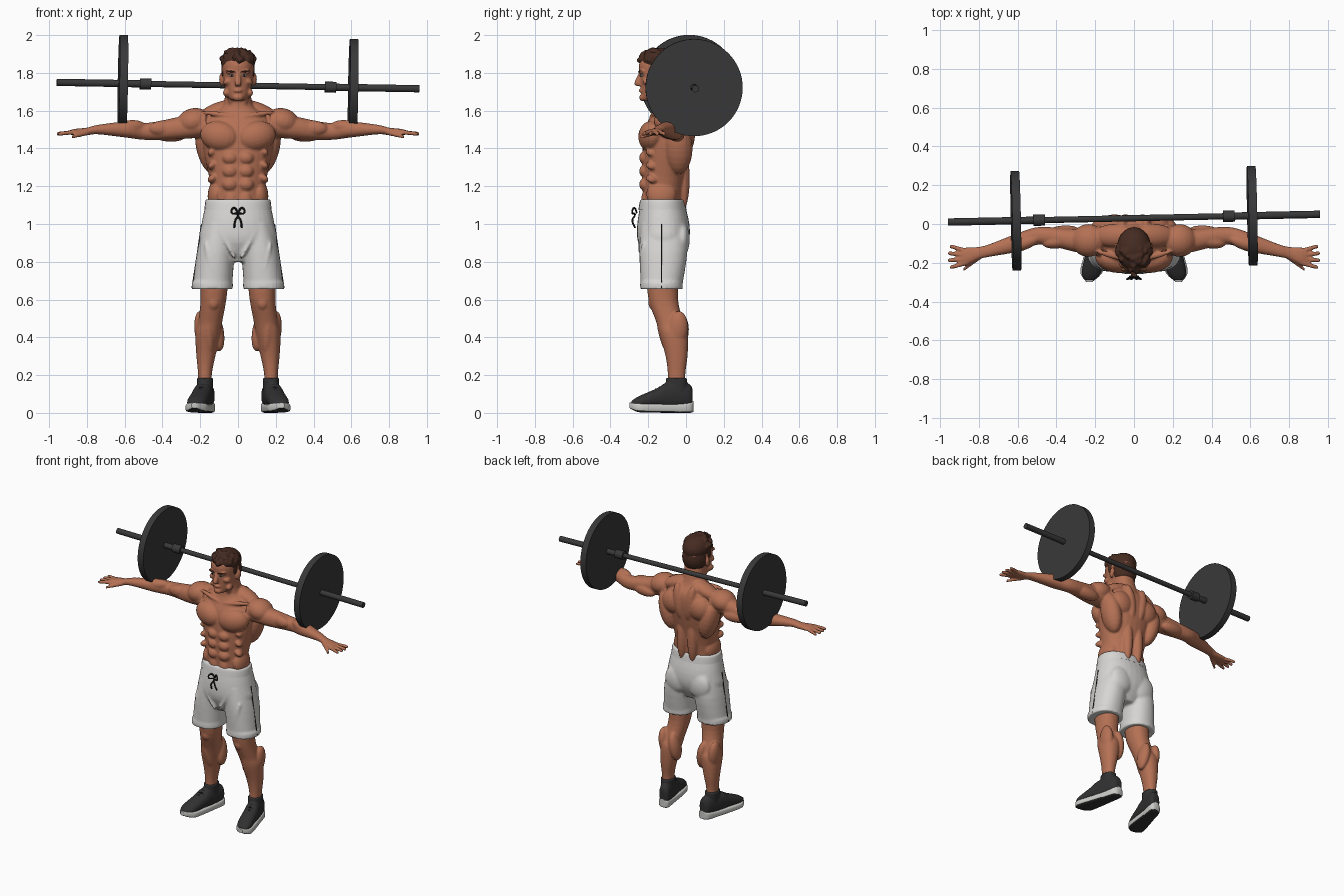
import bpy, bmesh, math, random
from mathutils import Matrix, Vector, Euler

random.seed(4)
if bpy.data.objects.get("Cube"):
    bpy.data.objects.remove(bpy.data.objects["Cube"], do_unlink=True)

def material(name, red, green, blue):
    mat = bpy.data.materials.new(name)
    mat.use_nodes = True
    mat.diffuse_color = (red, green, blue, 1)
    shader = next(node for node in mat.node_tree.nodes if node.type == "BSDF_PRINCIPLED")
    shader.inputs["Base Color"].default_value = mat.diffuse_color
    return mat

SKIN = material("tan skin", .46, .165, .09)
HAIR = material("brown hair", .06, .024, .015)
CLOTH = material("light grey cloth", .68, .67, .65)
IRON = material("dark iron", .04, .04, .04)
SHOE = material("black shoe", .03, .03, .03)
SOLE = material("white sole", .6, .6, .58)
BLACK = material("black cord", .01, .01, .01)

def spline(rings, steps):
    """Catmull-Rom interpolation of whole rings."""
    rows = [Vector(ring) for ring in (rings[0], *rings, rings[-1])]
    smooth = []
    for before, start, end, after in zip(rows, rows[1:], rows[2:], rows[3:]):
        for t in [step / steps for step in range(steps)]:
            smooth.append(start + (end - before) * (t / 2)
                          + (before * 2 - start * 5 + end * 4 - after) * (t * t / 2)
                          + (start * 3 - before - end * 3 + after) * (t * t * t / 2))
    return smooth + [rows[-1]]

def loft(bm, rings, axis="z", side=1, power=2.2, sides=32, steps=4):
    """Skin over rings (x, y, z, half width, half depth) square to an axis."""
    across, deep = ["xyz".index(other) for other in "xyz" if other != axis]
    loops = []
    for ring in spline(rings, steps):
        loops.append([])
        for angle in [math.tau * k / sides for k in range(sides)]:
            point = Vector(ring[:3])
            for i, wave, size in ((across, math.cos(angle), ring[3]), (deep, math.sin(angle), ring[4])):
                point[i] += size * math.copysign(abs(wave) ** (2 / power), wave)
            point.x *= side
            loops[-1].append(bm.verts.new(point))
    for low, high in zip(loops, loops[1:]):
        for k in range(sides):
            bm.faces.new((low[k - 1], low[k], high[k], high[k - 1]))
    bm.faces.new(loops[0])
    bm.faces.new(loops[-1])

def blob(bm, at, size, turn=(0, 0, 0), sides=(1, -1)):
    """Ellipsoid, mirrored to both sides unless told otherwise."""
    rotation = Euler([math.radians(angle) for angle in turn]).to_matrix().to_4x4()
    shape = Matrix.Translation(at) @ rotation @ Matrix.Diagonal((*size, 1))
    for side in sides:
        mirror = Matrix.Diagonal((side, 1, 1, 1))
        bmesh.ops.create_uvsphere(bm, u_segments=20, v_segments=12, radius=1, matrix=mirror @ shape)

def finish(bm, name, *materials, voxel=0, smooth=2, rule=lambda face: 0):
    bmesh.ops.recalc_face_normals(bm, faces=bm.faces[:])
    for face in bm.faces:
        face.material_index = rule(face)
    mesh = bpy.data.meshes.new(name)
    bm.to_mesh(mesh)
    bm.free()
    obj = bpy.data.objects.new(name, mesh)
    bpy.context.collection.objects.link(obj)
    for mat in materials:
        mesh.materials.append(mat)
    bpy.ops.object.select_all(action="DESELECT")
    obj.select_set(True)
    bpy.context.view_layer.objects.active = obj
    if voxel:
        union = obj.modifiers.new("union", "REMESH")
        union.mode, union.voxel_size, union.use_smooth_shade = "VOXEL", voxel, True
        soften = obj.modifiers.new("soften", "SMOOTH")
        soften.factor, soften.iterations = .5, smooth
    else:
        bpy.ops.object.shade_smooth_by_angle(angle=math.radians(40))

def cord(name, points, radius=.005):
    curve = bpy.data.curves.new(name, "CURVE")
    curve.dimensions, curve.bevel_depth, curve.bevel_resolution, curve.resolution_u = "3D", radius, 1, 6
    path = curve.splines.new("BEZIER")
    path.bezier_points.add(len(points) - 1)
    for knot, point in zip(path.bezier_points, points):
        knot.co, knot.handle_left_type, knot.handle_right_type = point, "AUTO", "AUTO"
    curve.materials.append(BLACK)
    bpy.context.collection.objects.link(bpy.data.objects.new(name, curve))

# Trunk with neck, then skull
body = bmesh.new()
middle = (1,)
loft(body, [(0, -.12, 1.06, .15, .1), (0, -.12, 1.2, .145, .11), (0, -.1, 1.4, .185, .13), (0, -.09, 1.5, .19, .13),
            (0, -.08, 1.57, .16, .11), (0, -.09, 1.63, .08, .08), (0, -.11, 1.74, .066, .07)])
loft(body, [(0, -.2, 1.655, .03, .035), (0, -.17, 1.68, .056, .066), (0, -.14, 1.76, .077, .1),
            (0, -.135, 1.86, .08, .11), (0, -.135, 1.92, .02, .03)])
# Brow, cheek, jaw, ear, nose, lips and chin
blob(body, at=(.035, -.234, 1.803), size=(.033, .014, .011), turn=(0, -8, 0))
blob(body, at=(.05, -.2, 1.755), size=(.03, .03, .02), turn=(0, 20, 0))
blob(body, at=(.055, -.17, 1.695), size=(.02, .045, .025), turn=(0, 0, 20))
blob(body, at=(.087, -.12, 1.765), size=(.012, .022, .034), turn=(-10, 0, -15))
loft(body, [(0, -.24, 1.8, .01, .01), (0, -.257, 1.745, .018, .017), (0, -.25, 1.73, .01, .01)])
blob(body, at=(0, -.24, 1.706), size=(.022, .01, .01), sides=middle)
blob(body, at=(0, -.228, 1.67), size=(.028, .02, .02), sides=middle)
# Chest, collarbone, neck and belly muscles
blob(body, at=(.098, -.185, 1.465), size=(.105, .066, .08), turn=(0, -12, 12))
blob(body, at=(.1, -.165, 1.58), size=(.1, .016, .014), turn=(0, -8, 14))
blob(body, at=(.035, -.15, 1.645), size=(.016, .02, .07), turn=(20, 15, 0))
for height in (1.21, 1.28, 1.35):
    blob(body, at=(.042, -.214, height), size=(.042, .034, .036))
    blob(body, at=(.13, -.175, height + .03), size=(.03, .04, .022), turn=(0, 35, 30))
blob(body, at=(.036, -.205, 1.125), size=(.04, .032, .065))
blob(body, at=(.115, -.13, 1.16), size=(.045, .08, .08), turn=(0, -8, 0))
# Back muscles
blob(body, at=(.16, -.04, 1.4), size=(.06, .075, .14), turn=(0, 14, 0))
blob(body, at=(.1, -.01, 1.48), size=(.085, .06, .085), turn=(0, 25, 0))
blob(body, at=(.045, .005, 1.5), size=(.04, .045, .13), turn=(0, 8, 0))
blob(body, at=(.042, -.02, 1.24), size=(.036, .04, .17))
blob(body, at=(.1, -.06, 1.6), size=(.12, .06, .045), turn=(0, 20, 0))
# Shoulder, upper arm and forearm muscles
blob(body, at=(.235, -.085, 1.543), size=(.09, .085, .07), turn=(0, 14, 0))
blob(body, at=(.39, -.09, 1.507), size=(.085, .036, .042), turn=(0, 2, -8))
blob(body, at=(.37, -.05, 1.478), size=(.1, .042, .042), turn=(0, -5, -6))
blob(body, at=(.57, -.1, 1.515), size=(.085, .034, .035), turn=(0, 4, -18))
# Knee, calf and shin
blob(body, at=(.13, -.17, .585), size=(.034, .03, .042))
blob(body, at=(.11, -.035, .425), size=(.036, .05, .1), turn=(-6, 8, 0))
blob(body, at=(.195, -.045, .44), size=(.036, .055, .1), turn=(-6, 5, 0))
blob(body, at=(.155, -.115, .42), size=(.03, .03, .12), turn=(14, 3, 0))
for side in (1, -1):
    # Arms with palms down, fingers fanned, then legs
    loft(body, [(.17, -.085, 1.53, .08, .07), (.3, -.085, 1.51, .06, .06), (.48, -.06, 1.49, .045, .045),
                (.58, -.09, 1.5, .05, .044), (.74, -.135, 1.5, .033, .025), (.8, -.15, 1.49, .032, .02),
                (.86, -.165, 1.487, .045, .017), (.89, -.17, 1.485, .042, .012)], axis="x", side=side)
    for finger in range(4):
        root, tip, reach = -.2 + .02 * finger, -.222 + .035 * finger, .965 - .01 * abs(finger - 1.5)
        loft(body, [(.86, root, 1.487, .012, .012), (reach - .01, tip, 1.478, .01, .01),
                    (reach, tip, 1.476, .005, .005)], axis="x", side=side)
    loft(body, [(.79, -.165, 1.485, .016, .014), (.88, -.235, 1.46, .009, .009)], axis="x", side=side)
    loft(body, [(.125, -.125, .76, .08, .09), (.13, -.12, .6, .068, .078), (.148, -.085, .48, .064, .072),
                (.16, -.065, .42, .066, .076), (.17, -.05, .3, .05, .058), (.175, -.05, .2, .036, .046),
                (.175, -.05, .08, .036, .05)], side=side)
finish(body, "body", SKIN, voxel=.0065)

# Eyes and eyebrows
for name, mat, at, size in (("eyes", SOLE, (.034, -.234, 1.786), (.014, .009, .006)),
                            ("irises", BLACK, (.033, -.241, 1.786), (.005, .004, .005)),
                            ("eyebrows", HAIR, (.036, -.243, 1.807), (.025, .009, .005))):
    feature = bmesh.new()
    blob(feature, at, size, turn=(0, -9, 14))
    finish(feature, name, mat)

# Hair: cap, nape, sideburns and loose curls
hair = bmesh.new()
blob(hair, at=(0, -.13, 1.85), size=(.09, .115, .08), sides=middle)
blob(hair, at=(0, -.105, 1.79), size=(.085, .088, .1), sides=middle)
blob(hair, at=(.078, -.145, 1.815), size=(.01, .022, .04))
for curl in range(50):
    angle, lift = random.uniform(-.3, math.pi + .3), random.uniform(.1, 1)
    spread = math.sqrt(1 - lift * lift)
    blob(hair, at=(.08 * spread * math.cos(angle), -.14 - .1 * spread * math.sin(angle), 1.86 + .06 * lift),
         size=(.024, .013, .017), turn=[random.uniform(0, 180) for axis in "xyz"], sides=middle)
finish(hair, "hair", HAIR, voxel=.006, smooth=1)

# Shorts: seat, legs with hems, folds, waistband and cords
shorts, waistband = bmesh.new(), bmesh.new()
loft(shorts, [(0, -.125, 1.12, .168, .113), (0, -.12, 1, .193, .138), (0, -.12, .9, .2, .133), (0, -.12, .8, .1, .08)])
for side in (1, -1):
    loft(shorts, [(.09, -.12, 1, .09, .12), (.117, -.12, .85, .1, .127), (.136, -.13, .66, .104, .108)], side=side)
    loft(shorts, [(.136, -.13, height, .109, .113) for height in (.69, .655)], side=side)
    cord("side_seam", [(.194 * side, -.13, 1), (.215 * side, -.13, .85), (.244 * side, -.13, .66)], radius=.003)
    cord("drawstring", [(0, -.26, 1.06), (.022 * side, -.275, 1.085), (.034 * side, -.285, 1.06),
                        (0, -.27, 1.05), (.014 * side, -.284, 1.02), (.02 * side, -.27, .98)])
blob(shorts, at=(.06, -.235, .9), size=(.012, .02, .1), turn=(0, 28, 0))
blob(shorts, at=(.15, -.225, .8), size=(.012, .02, .11), turn=(0, 14, 0))
blob(shorts, at=(.09, -.02, .92), size=(.085, .04, .09))
finish(shorts, "shorts", CLOTH, voxel=.009)
loft(waistband, [(0, -.125, 1.075, .178, .127), (0, -.125, 1.12, .173, .119), (0, -.125, 1.13, .166, .112)])
finish(waistband, "waistband", CLOTH)

# Shoes, toes turned out: upper, ankle collar, sole and laces
def splay(rings):
    return [(.165 - y * .22, y, z, width, depth) for y, z, width, depth in rings]

for side, label in ((1, "left"), (-1, "right")):
    upper, sole = bmesh.new(), bmesh.new()
    loft(upper, splay([(.035, .08, .022, .045), (.01, .09, .04, .067), (-.1, .09, .05, .07), (-.15, .08, .052, .052),
                       (-.25, .055, .05, .033), (-.29, .045, .025, .018)]), axis="y", side=side)
    loft(upper, [(.175, -.05, height, .043, .056) for height in (.1, .185)], side=side)
    finish(upper, label + "_shoe", SHOE, voxel=.007)
    loft(sole, splay([(.04, .035, .02, .028), (.02, .028, .04, .028), (-.06, .024, .047, .024), (-.21, .026, .06, .024),
                      (-.26, .03, .052, .024), (-.3, .04, .014, .014)]), axis="y", side=side, power=4)
    finish(sole, label + "_sole", SOLE, SHOE, rule=lambda face: int(face.normal.z < -.6))
    for y in (-.12, -.14, -.16, -.18):
        cord(label + "_lace", [((.165 - y * .22 + shift) * side, y, .22 + y * .6 - abs(shift) * .4)
                               for shift in (-.03, 0, .03)])

# Barbell, slightly tilted
tilt = Vector((1, 0, 0)).rotation_difference(Vector((1.92, .04, -.034))).to_matrix().to_4x4()
for name, start, end, radius in (("bar_grip", -.5, .5, .016), ("left_bar_sleeve", .5, .96, .019),
                                 ("right_bar_sleeve", -.96, -.5, .019), ("left_collar", .46, .52, .029),
                                 ("right_collar", -.52, -.46, .029), ("left_plate", .588, .632, .257),
                                 ("right_plate", -.632, -.588, .257)):
    rod = bmesh.new()
    loft(rod, [(x, 0, 0, radius, radius) for x in (start, end)], axis="x", power=2, sides=64, steps=1)
    rod.transform(Matrix.Translation((0, .03, 1.733)) @ tilt)
    finish(rod, name, IRON)
